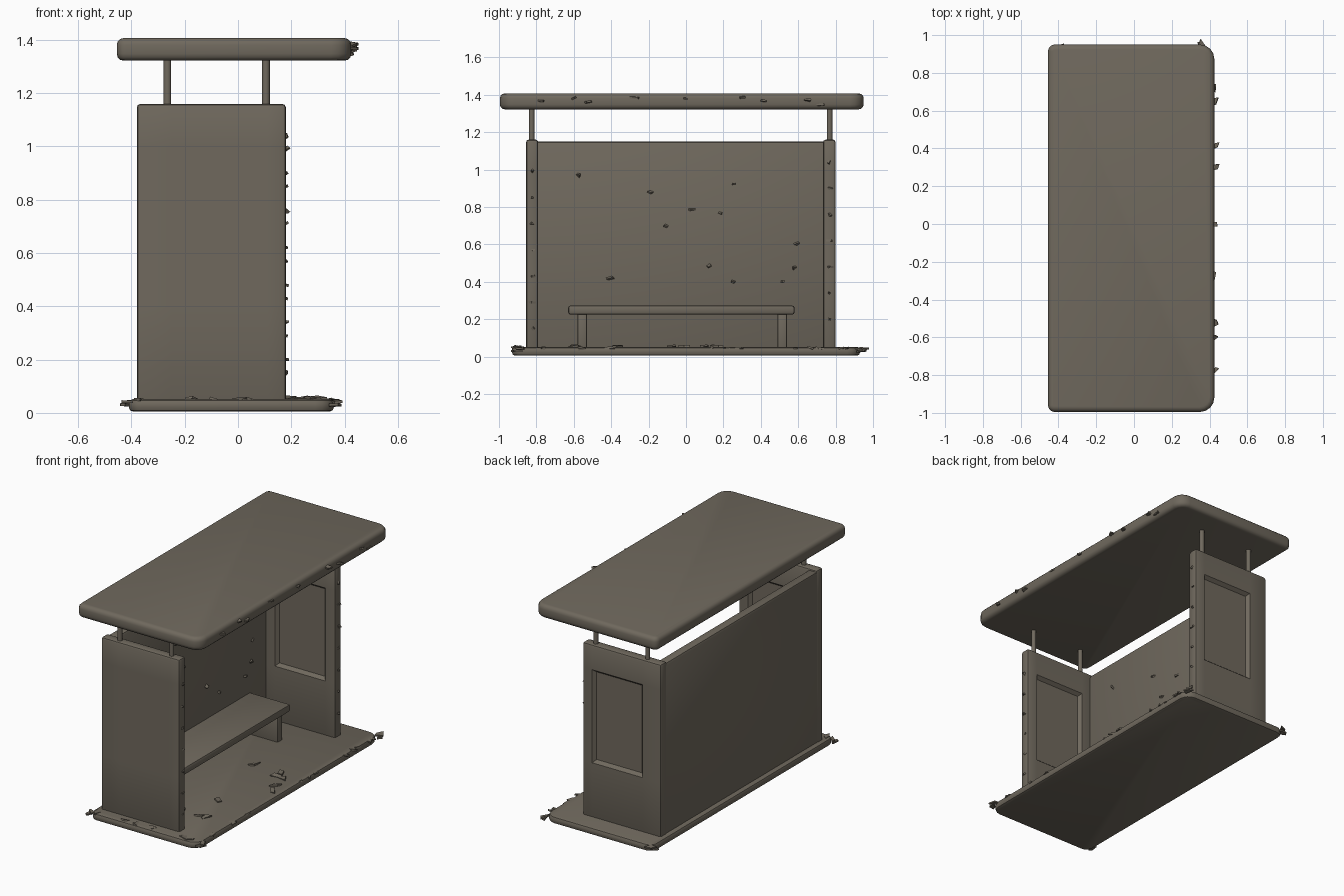
import bpy, bmesh, math, random
from mathutils import Vector, Matrix

if "Cube" in bpy.data.objects:
    bpy.data.objects.remove(bpy.data.objects["Cube"])

random.seed(4)
mat = bpy.data.materials.new("weathered grey brown")
mat.diffuse_color = (0.16, 0.14, 0.11, 1)
mat.use_nodes = True
mat.node_tree.nodes["Principled BSDF"].inputs["Base Color"].default_value = mat.diffuse_color


def finish(bm, name, angle=40):
    me = bpy.data.meshes.new(name)
    bmesh.ops.recalc_face_normals(bm, faces=bm.faces)
    bm.to_mesh(me)
    bm.free()
    me.materials.append(mat)
    ob = bpy.data.objects.new(name, me)
    bpy.context.collection.objects.link(ob)
    bpy.context.view_layer.objects.active = ob
    ob.select_set(True)
    bpy.ops.object.shade_smooth_by_angle(angle=math.radians(angle))
    ob.select_set(False)
    return ob


def box_bm(x, y, z, bevel=0.01, segs=2, corner=None):
    """Box between ranges; corner = (radius at -x, radius at +x) rounds it in plan."""
    bm = bmesh.new()
    bmesh.ops.create_cube(bm, size=1)
    for v in bm.verts:
        v.co = [r[0] if c < 0 else r[1] for c, r in zip(v.co, (x, y, z))]
    if corner:
        mid = (x[0] + x[1]) / 2
        for side, rad in zip((-1, 1), corner):
            es = [e for e in bm.edges
                  if abs(e.verts[0].co.z - e.verts[1].co.z) > 0.01
                  and (e.verts[0].co.x - mid) * side > 0.2 * (x[1] - x[0])]
            bmesh.ops.bevel(bm, geom=es, offset=rad, segments=4, profile=0.5, affect='EDGES')
        es = [e for e in bm.edges if abs(e.verts[0].co.z - e.verts[1].co.z) < 0.001]
    else:
        es = bm.edges[:]
    bmesh.ops.bevel(bm, geom=es, offset=bevel, segments=segs, profile=0.5, affect='EDGES')
    return bm


def end_panel(name, y, sides):
    """Upright end panel with sunken window fields on the given sides."""
    bm = box_bm((-0.38, 0.18), y, (0.03, 1.16), 0.014)
    win = {0: (-0.25, 0.11), 2: (0.40, 1.00)}
    for ax, lim in win.items():
        for c in lim:
            co, no = Vector(), Vector()
            co[ax], no[ax] = c, 1
            bmesh.ops.bisect_plane(bm, geom=bm.verts[:] + bm.edges[:] + bm.faces[:],
                                   plane_co=co, plane_no=no)
    for s in sides:
        bm.normal_update()
        fs = []
        for f in bm.faces:
            c = f.calc_center_median()
            if f.normal.y * s > 0.9 and -0.25 < c.x < 0.11 and 0.40 < c.z < 1.00:
                fs.append(f)
        bmesh.ops.inset_region(bm, faces=fs, thickness=0.025, depth=-0.022)
    return finish(bm, name, 30)


# ground slab and roof, rounded in plan
finish(box_bm((-0.41, 0.36), (-0.93, 0.93), (0.005, 0.052), 0.016, 2, (0.05, 0.07)), "base_slab")
finish(box_bm((-0.455, 0.425), (-0.995, 0.95), (1.322, 1.407), 0.026, 3, (0.035, 0.075)), "roof")

# walls
finish(box_bm((-0.377, -0.315), (-0.845, 0.79), (0.03, 1.15), 0.016), "back_wall")
end_panel("front_end_panel", (-0.855, -0.79), (1,))
end_panel("rear_end_panel", (0.733, 0.80), (1, -1))

# posts between the end panels and the roof
for end, y in (("front", -0.825), ("rear", 0.768)):
    for side, x in (("inner", -0.265), ("outer", 0.105)):
        bm = bmesh.new()
        bmesh.ops.create_cone(bm, cap_ends=True, segments=10, radius1=0.015, radius2=0.015,
                              depth=0.21, matrix=Matrix.Translation((x, y, 1.24)))
        finish(bm, f"{end}_{side}_post")

# bench
finish(box_bm((-0.335, -0.03), (-0.63, 0.58), (0.225, 0.273), 0.012), "bench_seat")
for name, y in (("front", -0.555), ("rear", 0.515)):
    finish(box_bm((-0.30, -0.06), (y - 0.025, y + 0.025), (0.03, 0.24), 0.008), f"{name}_bench_leg")


# broken flakes and litter
def flake(bm, pos, size, tilt=0.5):
    rot = (Matrix.Rotation(random.uniform(0, 6.28), 3, 'Z')
           @ Matrix.Rotation(random.uniform(-tilt, tilt), 3, 'X'))
    pts = []
    for i in range(4):
        a = i * math.pi / 2 + random.uniform(-0.5, 0.5)
        p = Vector((math.cos(a), 0.6 * math.sin(a), 0)) * size * random.uniform(0.6, 1)
        pts.append(rot @ p + Vector(pos))
    up = rot @ Vector((0, 0, 0.005))
    lo = [bm.verts.new(p - up) for p in pts]
    hi = [bm.verts.new(p + up) for p in pts]
    bm.faces.new(hi)
    bm.faces.new(lo[::-1])
    for i in range(4):
        j = (i + 1) % 4
        bm.faces.new((lo[i], lo[j], hi[j], hi[i]))


bm = bmesh.new()
for x, y in ((0.365, 0.955), (0.35, -0.89), (-0.41, -0.91), (-0.40, 0.91)):
    for k in range(2):
        flake(bm, (x + random.uniform(-.02, .02), y + random.uniform(-.02, .02), 0.03 + 0.012 * k), 0.045, 0.25)
for i in range(12):
    flake(bm, (0.35, random.uniform(-0.85, 0.88), 0.045), 0.035, 0.5)
for i in range(8):
    flake(bm, (random.uniform(-0.38, 0.3), -0.90, 0.05), 0.04, 0.5)
for i in range(10):
    flake(bm, (random.uniform(0, 0.3), random.uniform(-0.75, 0.2), 0.055), 0.045, 0.3)
finish(bm, "ground_flakes", 20)

bm = bmesh.new()
for y in (-0.78, -0.6, -0.52, -0.27, 0.0, 0.3, 0.41, 0.65, 0.72):
    flake(bm, (0.425, y, random.uniform(1.345, 1.39)), 0.035, 0.5)
finish(bm, "roof_edge_flakes", 20)

bm = bmesh.new()
for i in range(7):
    z = 0.15 + 0.14 * i
    flake(bm, (0.178, -0.82, z), 0.022, 1.3)
    flake(bm, (0.178, 0.766, z + 0.05), 0.022, 1.3)
finish(bm, "panel_edge_flakes", 20)

bm = bmesh.new()
for i in range(12):
    flake(bm, (-0.313, random.uniform(-0.7, 0.7), random.uniform(0.4, 1.12)), 0.025, 1.0)
finish(bm, "wall_flakes", 20)
